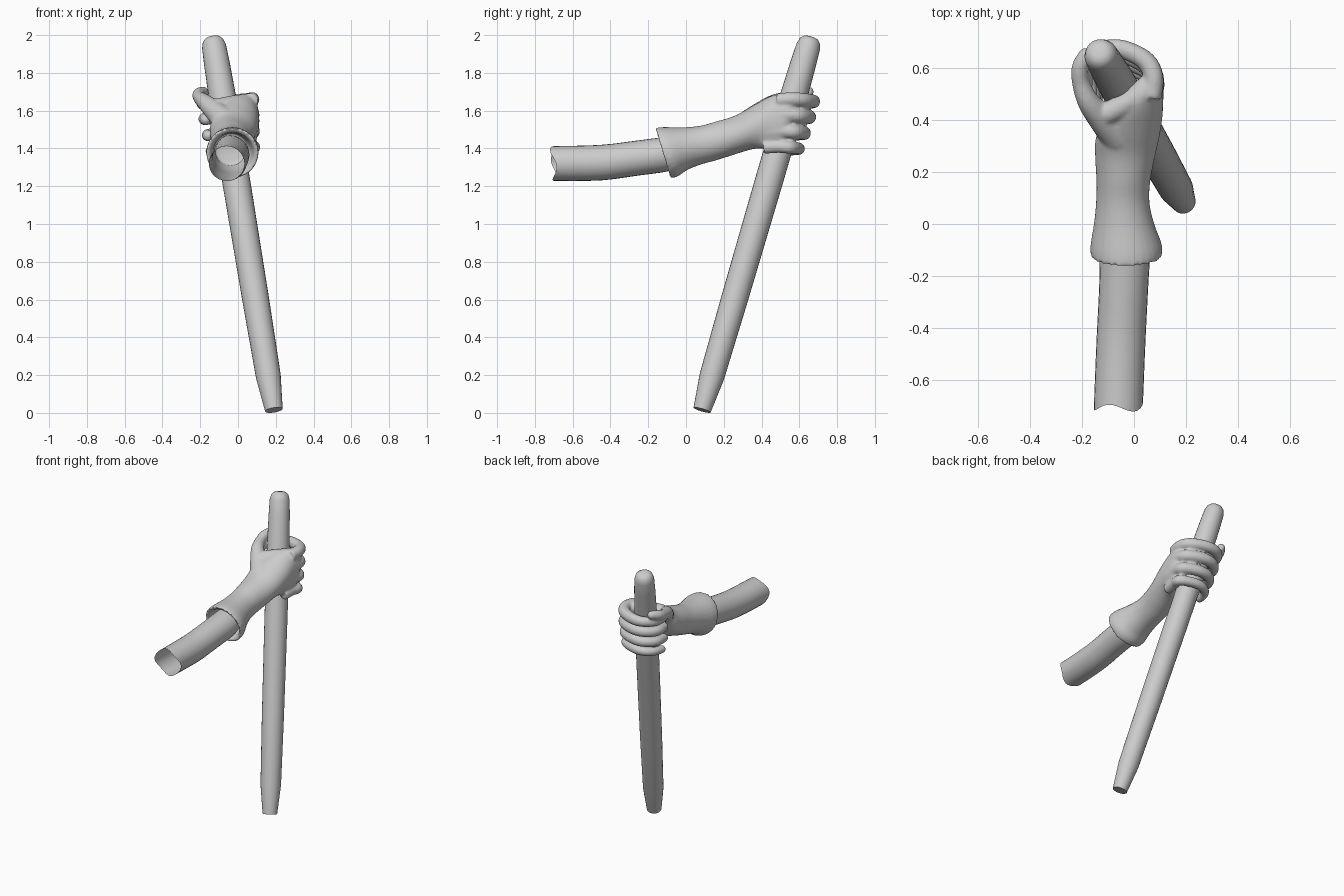
import bpy, bmesh, math
from mathutils import Vector

if "Cube" in bpy.data.objects:
    bpy.data.objects.remove(bpy.data.objects["Cube"])


def loft(bm, rings, cap=True):
    """Skin a list of equal-length point rings."""
    vs = [[bm.verts.new(p) for p in r] for r in rings]
    n = len(vs[0])
    for a, b in zip(vs, vs[1:]):
        for i in range(n):
            j = (i + 1) % n
            bm.faces.new((a[i], a[j], b[j], b[i]))
    if cap:
        bm.faces.new(vs[0])
        bm.faces.new(vs[-1])


def spline(pts, steps=6):
    """Catmull-Rom through tuples of any length."""
    p = [pts[0]] + list(pts) + [pts[-1]]
    out = []
    for k in range(1, len(p) - 2):
        for s in range(steps):
            t = s / steps
            out.append(tuple(
                0.5 * (2 * b + (c - a) * t + (2 * a - 5 * b + 4 * c - d) * t * t
                       + (3 * b - a - 3 * c + d) * t ** 3)
                for a, b, c, d in zip(p[k - 1], p[k], p[k + 1], p[k + 2])))
    return out + [tuple(pts[-1])]


def tube(bm, pts, n=16, round_end=False):
    """Round tube along (x, y, z, radius) points."""
    pos = [Vector(p[:3]) for p in pts]
    rad = [p[3] for p in pts]
    if round_end:
        d = (pos[-1] - pos[-2]).normalized()
        end, r = pos[-1], rad[-1]
        for a in (25, 50, 70, 85):
            pos.append(end + d * r * math.sin(math.radians(a)))
            rad.append(r * math.cos(math.radians(a)))
    rings, side = [], None
    for i, c in enumerate(pos):
        t = (pos[min(i + 1, len(pos) - 1)] - pos[max(i - 1, 0)]).normalized()
        side = t.orthogonal() if side is None else side - t * side.dot(t)
        side.normalize()
        up = t.cross(side)
        rings.append([c + rad[i] * (side * math.cos(2 * math.pi * k / n)
                                    + up * math.sin(2 * math.pi * k / n)) for k in range(n)])
    loft(bm, rings)


def section(y, x, z, rx, rz, shear, n=28):
    """Elliptical cross-section of the arm, leaning in y by shear."""
    out = []
    for k in range(n):
        a = 2 * math.pi * k / n
        dz = rz * math.sin(a)
        out.append(Vector((x + rx * math.cos(a), y + dz * shear, z + dz)))
    return out


def finish(bm, name):
    bmesh.ops.recalc_face_normals(bm, faces=bm.faces)
    me = bpy.data.meshes.new(name)
    bm.to_mesh(me)
    bm.free()
    ob = bpy.data.objects.new(name, me)
    bpy.context.collection.objects.link(ob)
    bpy.context.view_layer.objects.active = ob
    ob.select_set(True)
    bpy.ops.object.shade_smooth_by_angle(angle=math.radians(40))
    ob.select_set(False)
    return ob


# Pole: leaning shaft with tapered foot and rounded top
FOOT, TOP = Vector((0.19, 0.085, 0.015)), Vector((-0.135, 0.662, 1.99))


def axis(z):
    return FOOT.lerp(TOP, (z - FOOT.z) / (TOP.z - FOOT.z))


bm = bmesh.new()
profile = [(0, .036), (0, .047), (.09, .066), (.3, .071), (.6, .074), (.8, .074),
           (.93, .068), (.975, .064), (.99, .055), (.998, .038), (1, .02)]
L = (TOP - FOOT)
rows = [(*(FOOT + L * t), r) for t, r in profile[1:]]
tube(bm, rows, n=24)
finish(bm, "pole")

# Forearm sleeve: open tube with an uneven cut end
bm = bmesh.new()
arm = spline([(-.70, -.06, 1.32, .094, .092, 0), (-.45, -.05, 1.325, .094, .094, 0),
              (-.25, -.04, 1.35, .094, .093, 0), (-.1, -.035, 1.37, .095, .092, 0),
              (0, -.04, 1.39, .08, .08, 0)], 4)
rings = [section(*a) for a in arm]
for k, p in enumerate(rings[0]):
    a = 2 * math.pi * k / len(rings[0])
    p.y += .014 * math.cos(3 * a + .5) - .008 * math.sin(a)
loft(bm, rings, cap=False)
finish(bm, "forearm_sleeve")

# Glove: hollow cuff, wrist and palm in one closed loft
bm = bmesh.new()
inner = [(.03, -.04, 1.40, .03, .03, 0), (.02, -.04, 1.40, .085, .085, 0),
         (-.05, -.03, 1.385, .10, .095, -.2), (-.115, -.03, 1.375, .115, .112, -.3)]
outer = spline([(-.125, -.03, 1.375, .137, .134, -.3), (-.08, -.03, 1.383, .137, .13, -.3),
                (.0, -.038, 1.40, .116, .112, -.1), (.08, -.043, 1.418, .103, .103, 0),
                (.16, -.041, 1.44, .103, .103, 0), (.25, -.035, 1.468, .114, .106, .1),
                (.33, -.025, 1.505, .122, .122, .2), (.40, .0, 1.535, .108, .138, .28),
                (.46, .04, 1.545, .072, .145, .29), (.52, .062, 1.545, .05, .14, .29),
                (.55, .065, 1.54, .035, .125, .29)], 4)
loft(bm, [section(*s) for s in inner + outer])

# Fingers wrapped round the pole
for z, r, grip, last in ((1.655, .038, .112, 195), (1.572, .039, .114, 205),
                         (1.487, .038, .112, 200), (1.405, .034, .108, 185)):
    c = axis(z)
    path = [(.068, c.y - .08, z, r), (.075, c.y, z + .005, r)]
    for i in range(5):
        a = math.radians(35 + (last - 35) * i / 4)
        path.append((c.x + grip * math.cos(a) + (.03 if i == 0 else 0),
                     c.y + grip * math.sin(a), z - .005 * i, r * (1 - .05 * i)))
    tube(bm, spline(path, 5), round_end=True)

# Thumb standing off the near side
thumb = [(-.06, .34, 1.54, .07), (-.125, .41, 1.60, .056), (-.175, .47, 1.645, .043),
         (-.203, .54, 1.668, .035), (-.207, .60, 1.688, .033), (-.185, .648, 1.70, .029)]
tube(bm, spline(thumb, 5), round_end=True)
# Web between thumb and palm
web = [(-.11, .42, 1.62, .045), (-.06, .445, 1.63, .045), (.0, .48, 1.64, .045), (.05, .53, 1.645, .042)]
tube(bm, spline(web, 4), round_end=True)
glove = finish(bm, "gloved_hand")

# Fuse hand parts into one smooth skin
rm = glove.modifiers.new("fuse", 'REMESH')
rm.mode = 'VOXEL'
rm.voxel_size = 0.008
rm.use_smooth_shade = True
sm = glove.modifiers.new("soften", 'SMOOTH')
sm.factor = 0.5
sm.iterations = 6
